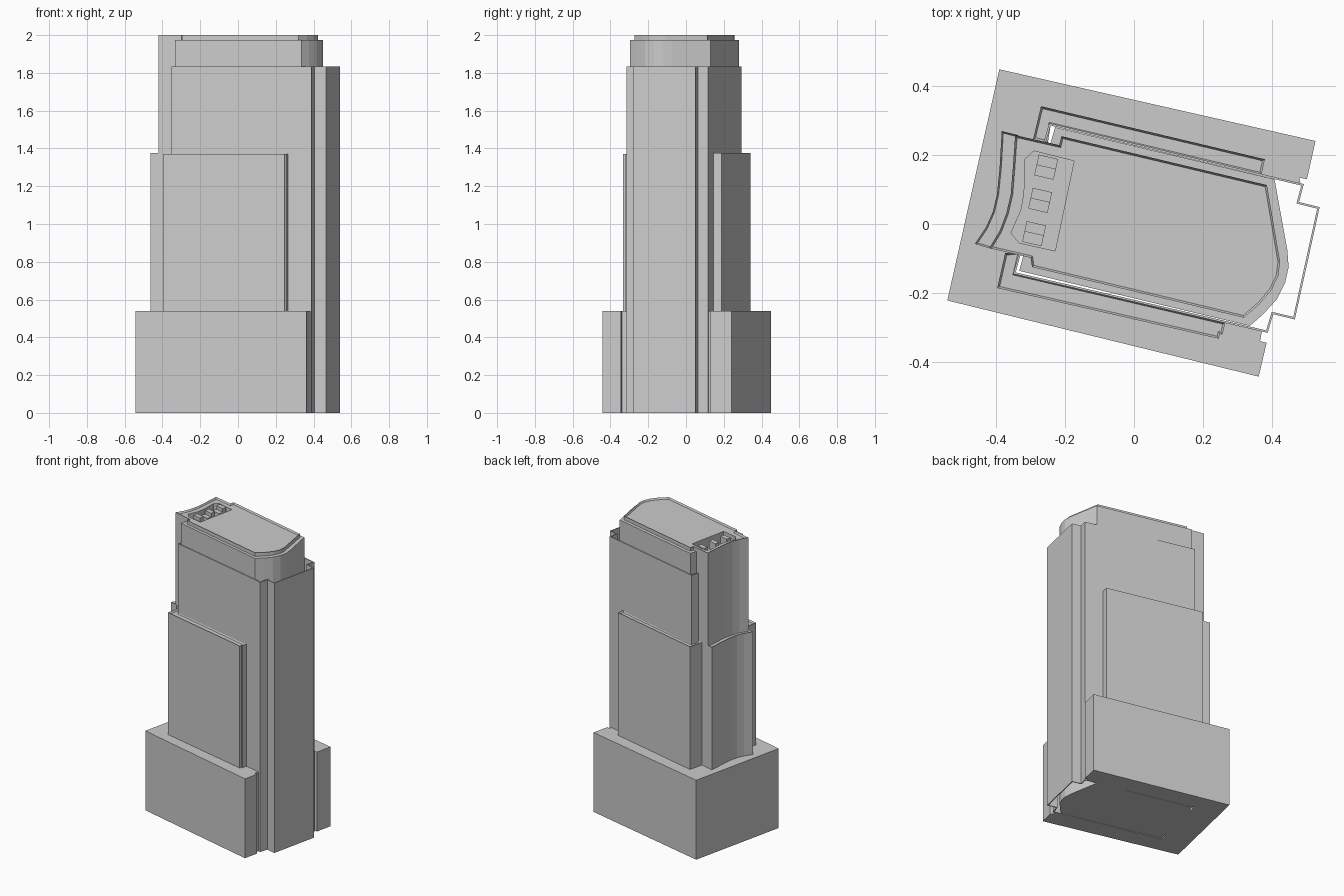
import bpy, bmesh
from mathutils import Vector

if "Cube" in bpy.data.objects:
    bpy.data.objects.remove(bpy.data.objects["Cube"])


def finish(name, bm):
    bmesh.ops.recalc_face_normals(bm, faces=bm.faces)
    me = bpy.data.meshes.new(name)
    bm.to_mesh(me)
    bm.free()
    ob = bpy.data.objects.new(name, me)
    bpy.context.collection.objects.link(ob)
    return ob


def prism(name, pts, z0, z1, rim=0.0, drop=0.0):
    """Extrude a plan outline; optionally sink the roof inside a thin parapet."""
    bm = bmesh.new()
    base = bm.faces.new([bm.verts.new((x, y, z0)) for x, y in pts])
    ext = bmesh.ops.extrude_face_region(bm, geom=[base], use_keep_orig=True)["geom"]
    for v in ext:
        if isinstance(v, bmesh.types.BMVert):
            v.co.z = z1
    bmesh.ops.recalc_face_normals(bm, faces=bm.faces)
    if rim:
        top = max(bm.faces, key=lambda f: f.calc_center_median().z)
        bmesh.ops.inset_region(bm, faces=[top], thickness=rim, use_even_offset=True)
        bmesh.ops.translate(bm, verts=top.verts[:], vec=(0, 0, -drop))
    return finish(name, bm)


def wall(name, path, z0, z1, thick):
    """Thin open-topped wall following a plan path."""
    bm = bmesh.new()
    lo = [bm.verts.new((x, y, z0)) for x, y in path]
    hi = [bm.verts.new((x, y, z1)) for x, y in path]
    for i in range(len(path) - 1):
        bm.faces.new((lo[i], lo[i + 1], hi[i + 1], hi[i]))
    me = bpy.data.meshes.new(name)
    bm.to_mesh(me)
    bm.free()
    ob = bpy.data.objects.new(name, me)
    bpy.context.collection.objects.link(ob)
    m = ob.modifiers.new("thickness", 'SOLIDIFY')
    m.thickness = thick
    m.offset = -1
    m.use_even_offset = True
    return ob


# Podium wrapping three sides of the tower
prism("podium", [
    (-.391, .449), (-.542, -.222), (.362, -.443), (.385, -.345), (.366, -.340),
    (.371, -.312), (-.351, -.145), (-.246, .293), (.483, .118), (.480, .135),
    (.502, .130), (.527, .241)], 0, .54)

# Outer shaft wall with the projecting bay on the right
wall("shaft_wall", [
    (-.333, -.080), (-.351, -.145), (.388, -.316), (.404, -.262), (.467, -.277),
    (.539, .049), (.479, .064), (.493, .116), (-.246, .293), (-.264, .232)],
    0, 1.835, .006)

# Upper tier with the rounded end
tier = prism("upper_tier", [
    (-.322, -.093), (-.333, -.136), (.336, -.296), (.375, -.262), (.415, -.218),
    (.439, -.170), (.449, -.125), (.445, -.075), (.408, .130), (-.229, .281), (-.243, .232)],
    0, 1.975)

# Core with the curved left facade and parapet
core = prism("core", [
    (-.345, .258), (-.352, .160), (-.358, .085), (-.371, .030), (-.390, -.020),
    (-.420, -.070), (-.300, -.098), (-.296, -.125), (.319, -.272), (.365, -.232),
    (.400, -.190), (.419, -.150), (.424, -.110), (.386, .113), (-.211, .255), (-.217, .229)],
    0, 2.0, .006, .012)

# Roof plant well cut out of core and tier
cutter = prism("roof_well_cutter", [
    (-.316, .188), (-.290, .212), (-.174, .183), (-.229, -.078), (-.333, -.055),
    (-.357, -.026), (-.328, .040), (-.319, .087)], 1.90, 2.1)
cutter.hide_render = True
for ob in (core, tier):
    m = ob.modifiers.new("well", 'BOOLEAN')
    m.operation = 'DIFFERENCE'
    m.object = cutter
    m.solver = 'EXACT'
    bpy.context.view_layer.objects.active = ob
    bpy.ops.object.modifier_apply(modifier="well")
bpy.data.objects.remove(cutter)

# Three paired roof units, stepped in height
u, v = Vector((.056, -.013)), Vector((.013, .060))
for i in range(3):
    c = Vector((-.255, .165)) + i * Vector((-.0175, -.0965))
    for j, top in enumerate((1.965, 1.99)):
        o = c - u / 2 - v / 2 + j * v / 2
        prism(f"roof_unit_{i}_{j}", [o, o + u, o + u + v / 2, o + v / 2], 1.89, top)

# Slabs applied to the front and back faces
prism("front_slab", [
    (-.374, -.084), (-.397, -.186), (.246, -.333), (.249, -.319), (.257, -.321),
    (.265, -.286), (-.345, -.143), (-.330, -.082)], .5, 1.37, .006, .012)
prism("back_slab", [
    (-.270, .342), (-.293, .246), (-.250, .236), (-.242, .288), (.370, .143),
    (.380, .188)], .5, 1.375, .006, .012)

# Lower curved layer on the left facade
prism("curved_slab", [
    (-.384, .270), (-.390, .165), (-.398, .085), (-.410, .035), (-.430, -.010),
    (-.462, -.058), (-.410, -.073), (-.380, -.020), (-.361, .030), (-.348, .085),
    (-.342, .160), (-.336, .258)], .5, 1.375, .005, .012)
